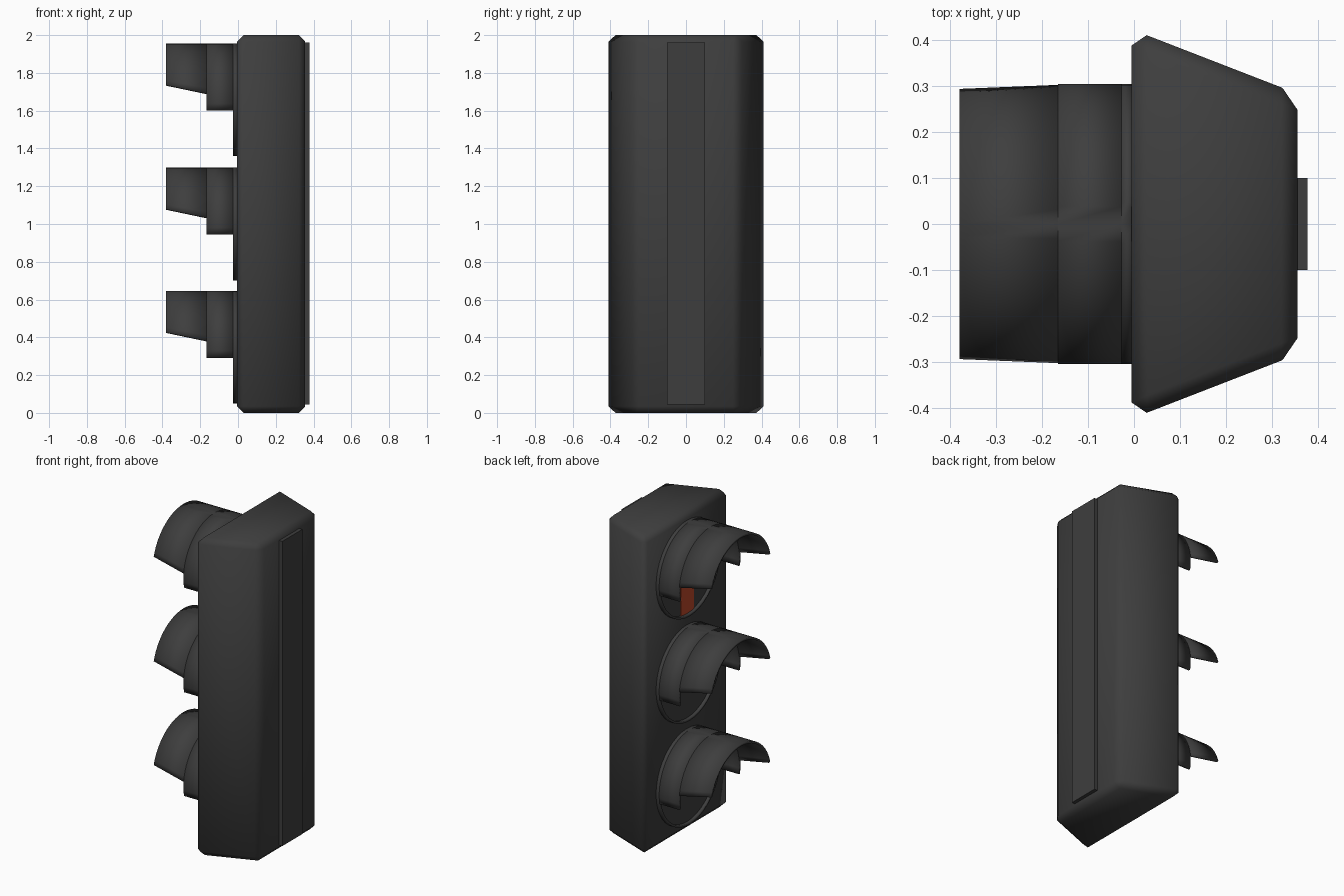
import bpy, bmesh, math
from math import radians, cos, sin

if "Cube" in bpy.data.objects:
    bpy.data.objects.remove(bpy.data.objects["Cube"], do_unlink=True)


def material(name, rgb):
    m = bpy.data.materials.new(name)
    m.use_nodes = True
    m.diffuse_color = (*rgb, 1)
    m.node_tree.nodes["Principled BSDF"].inputs["Base Color"].default_value = (*rgb, 1)
    return m


CHARCOAL = material("charcoal plastic", (0.048, 0.048, 0.048))
RED = material("red lamp", (0.5, 0.065, 0.022))


def make(name, bm, mat, angle=None):
    bmesh.ops.recalc_face_normals(bm, faces=bm.faces)
    mesh = bpy.data.meshes.new(name)
    bm.to_mesh(mesh)
    bm.free()
    mesh.materials.append(mat)
    ob = bpy.data.objects.new(name, mesh)
    bpy.context.collection.objects.link(ob)
    if angle:
        bpy.ops.object.select_all(action='DESELECT')
        ob.select_set(True)
        bpy.context.view_layer.objects.active = ob
        bpy.ops.object.shade_smooth_by_angle(angle=radians(angle))
    return ob


def box(name, x0, x1, half_y, z0, z1, mat):
    bm = bmesh.new()
    bmesh.ops.create_cube(bm, size=1)
    for v in bm.verts:
        v.co = (x1 if v.co.x > 0 else x0,
                half_y if v.co.y > 0 else -half_y,
                z1 if v.co.z > 0 else z0)
    return make(name, bm, mat)


# Housing: tapered block with chamfered edges
bm = bmesh.new()
bmesh.ops.create_cube(bm, size=1)
for v in bm.verts:
    back = v.co.x > 0
    half = 0.284 if back else 0.424
    v.co = (0.356 if back else -0.005, math.copysign(half, v.co.y), 2.0 if v.co.z > 0 else 0.0)
bmesh.ops.bevel(bm, geom=bm.edges[:], offset=0.035, segments=1, affect='EDGES')
make("housing", bm, CHARCOAL, 60)

# Mounting strip on the back
box("back_strip", 0.35, 0.378, 0.1, 0.045, 1.96, CHARCOAL)

RY, RZ = 0.305, 0.298


def strip(bm, centre, x0, low0, x1, low1, steps):
    """Curved sheet between two depths; each row starts at its own low angle."""
    rows = []
    for x, low in ((x0, low0), (x1, low1)):
        row = []
        for i in range(steps + 1):
            a = radians(low + (180 - 2 * low) * i / steps)
            row.append(bm.verts.new((x, RY * cos(a), centre + RZ * sin(a))))
        rows.append(row)
    for i in range(steps):
        bm.faces.new((rows[0][i], rows[0][i + 1], rows[1][i + 1], rows[1][i]))


# Three lamps, each with a rim, stepped hood and lens
for label, centre in (("top", 1.657), ("middle", 1.0), ("bottom", 0.348)):
    bm = bmesh.new()
    strip(bm, centre, 0.0, -90, -0.027, -90, 40)
    strip(bm, centre, -0.027, -11, -0.166, -11, 28)
    strip(bm, centre, -0.166, 6.4, -0.38, 15.2, 28)
    bmesh.ops.remove_doubles(bm, verts=bm.verts, dist=0.0001)
    hood = make(label + "_hood", bm, CHARCOAL, 35)
    shell = hood.modifiers.new("thickness", 'SOLIDIFY')
    shell.thickness = 0.013
    shell.offset = -1

    bm = bmesh.new()
    ring = [bm.verts.new((-0.008, 0.3 * cos(radians(9 * i)), centre + 0.293 * sin(radians(9 * i))))
            for i in range(40)]
    face = bm.faces.new(ring)
    bmesh.ops.extrude_face_region(bm, geom=[face])
    for v in ring:
        v.co.x = 0.0
    make(label + "_lens", bm, CHARCOAL)

# Lit bar on the top lens
box("lit_bar", -0.011, -0.004, 0.066, 1.657 - 0.284, 1.657 + 0.284, RED)
